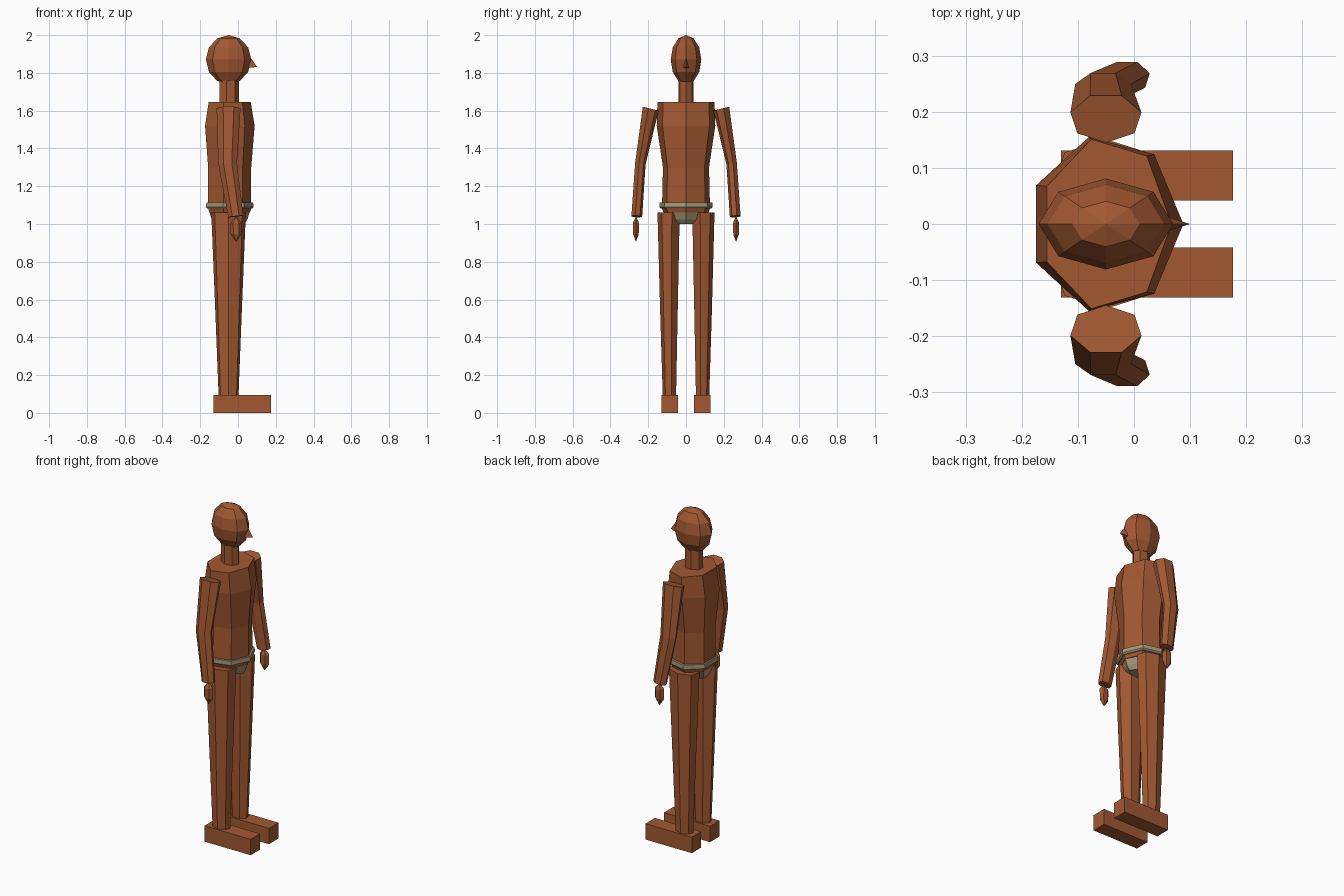
import bpy, bmesh, math

if "Cube" in bpy.data.objects:
    bpy.data.objects.remove(bpy.data.objects["Cube"])


def material(name, rgb):
    m = bpy.data.materials.new(name)
    m.diffuse_color = (*rgb, 1)
    m.use_nodes = True
    m.node_tree.nodes["Principled BSDF"].inputs["Base Color"].default_value = m.diffuse_color
    return m


BROWN = material("skin_brown", (0.36, 0.098, 0.032))
BEIGE = material("cloth_beige", (0.37, 0.31, 0.18))
X0 = -0.05  # body axis


def finish(name, bm, mat):
    bmesh.ops.recalc_face_normals(bm, faces=bm.faces)
    me = bpy.data.meshes.new(name)
    bm.to_mesh(me)
    bm.free()
    me.materials.append(mat)
    ob = bpy.data.objects.new(name, me)
    bpy.context.collection.objects.link(ob)
    return ob


def loft(name, rings, mat, n=7, start=0.0, side=1):
    """Rings: (x, y, z, rx, ry, slope_x, slope_y); side=-1 mirrors across y."""
    bm = bmesh.new()
    loops = []
    for x, y, z, rx, ry, *slope in rings:
        sx, sy = slope if slope else (0, 0)
        loop = []
        for i in range(n):
            a = start + 2 * math.pi * i / n
            dx, dy = rx * math.cos(a), ry * math.sin(a)
            loop.append(bm.verts.new((x + dx, side * (y + dy), z + dx * sx + dy * sy)))
        loops.append(loop)
    for a, b in zip(loops, loops[1:]):
        for i in range(n):
            j = (i + 1) % n
            bm.faces.new((a[i], a[j], b[j], b[i]))
    bm.faces.new(loops[0])
    bm.faces.new(loops[-1])
    bmesh.ops.remove_doubles(bm, verts=bm.verts, dist=0.0005)
    return finish(name, bm, mat)


def box(name, lo, hi, mat):
    bm = bmesh.new()
    bmesh.ops.create_cube(bm, size=1)
    for v in bm.verts:
        v.co = [(l + h) / 2 + c * (h - l) for l, h, c in zip(lo, hi, v.co)]
    return finish(name, bm, mat)


# Head: squashed low-poly sphere
bm = bmesh.new()
bmesh.ops.create_uvsphere(bm, u_segments=8, v_segments=6, radius=1)
for v in bm.verts:
    v.co = (X0 + 0.12 * v.co.x, 0.081 * v.co.y, 1.87 + 0.13 * v.co.z)
finish("head", bm, BROWN)

# Nose: small pyramid
bm = bmesh.new()
a, b, c, tip = [bm.verts.new(p) for p in
                ((0.055, 0, 1.9), (0.055, -0.014, 1.826), (0.055, 0.014, 1.826), (0.1, 0, 1.832))]
for f in ((a, b, c), (a, b, tip), (b, c, tip), (c, a, tip)):
    bm.faces.new(f)
finish("nose", bm, BROWN)

# Neck
loft("neck", [(X0, 0, 1.62, 0.054, 0.041), (X0, 0, 1.77, 0.054, 0.041)], BROWN)

# Torso, seven-sided with a corner at the front
loft("torso", [(X0, 0, 1.645, 0.117, 0.155), (X0, 0, 1.52, 0.138, 0.159),
               (X0, 0, 1.30, 0.120, 0.125), (X0, 0, 1.10, 0.120, 0.130)], BROWN)

# Waistband, hips and loincloth
loft("waistband", [(X0, 0, 1.115, 0.130, 0.144), (X0, 0, 1.09, 0.133, 0.145),
                   (X0, 0, 1.082, 0.125, 0.138)], BEIGE)
loft("hips", [(X0, 0, 1.09, 0.122, 0.134), (X0, 0, 1.06, 0.113, 0.122)], BROWN)
loft("loincloth", [(X0, 0, 1.065, 0.112, 0.115), (X0, 0, 1.025, 0.10, 0.075),
                   (X0, 0, 1.0, 0.085, 0.04)], BEIGE)

for side, label in ((1, "left"), (-1, "right")):
    # Arm: corner toward the body, flat side outward
    loft(label + "_arm", [(X0, 0.189, 1.611, 0.065, 0.044, 0, 0.25),
                          (-0.055, 0.243, 1.32, 0.051, 0.029, 0.04, 0.12),
                          (-0.012, 0.262, 1.04, 0.041, 0.030, 0.12, 0.06)],
         BROWN, start=-math.pi / 2, side=side)
    # Hand: pointed spindle
    loft(label + "_hand", [(-0.01, 0.264, 1.04, 0.0001, 0.0001), (-0.01, 0.265, 1.005, 0.031, 0.019),
                           (-0.01, 0.265, 0.947, 0.029, 0.017), (-0.01, 0.265, 0.905, 0.0001, 0.0001)],
         BROWN, n=6, side=side)
    # Leg: tapered, corner outward
    loft(label + "_leg", [(X0, 0.089, 1.062, 0.094, 0.062), (X0, 0.088, 0.54, 0.072, 0.049),
                          (X0, 0.086, 0.09, 0.054, 0.037)],
         BROWN, start=math.pi / 2, side=side)
    # Foot
    ys = sorted((side * 0.042, side * 0.131))
    box(label + "_foot", (-0.13, ys[0], 0), (0.176, ys[1], 0.095), BROWN)
